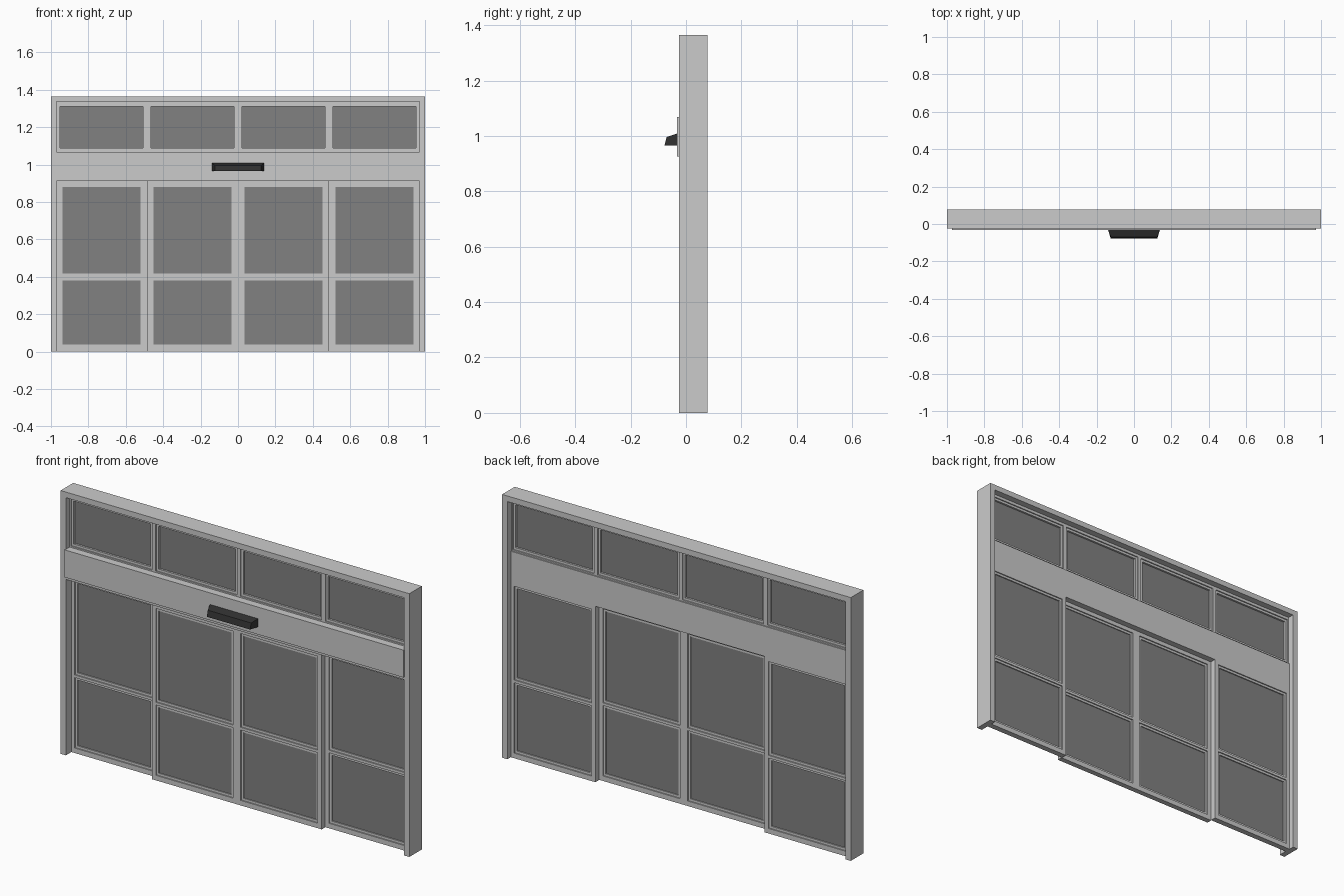
import bpy, bmesh

if "Cube" in bpy.data.objects:
    bpy.data.objects.remove(bpy.data.objects["Cube"])


def material(name, v):
    m = bpy.data.materials.new(name)
    m.diffuse_color = (v, v, v, 1)
    m.use_nodes = True
    m.node_tree.nodes["Principled BSDF"].inputs["Base Color"].default_value = m.diffuse_color
    return m


GLASS = material("dark_glass", 0.22)
BLACK = material("black_plastic", 0.03)


def finish(name, bm, mat=None):
    bmesh.ops.recalc_face_normals(bm, faces=bm.faces)
    me = bpy.data.meshes.new(name)
    bm.to_mesh(me)
    bm.free()
    ob = bpy.data.objects.new(name, me)
    bpy.context.collection.objects.link(ob)
    if mat:
        me.materials.append(mat)
    return ob


def extrude(bm, faces, vec):
    r = bmesh.ops.extrude_face_region(bm, geom=faces)
    vs = [g for g in r["geom"] if isinstance(g, bmesh.types.BMVert)]
    bmesh.ops.translate(bm, verts=vs, vec=vec)


def lattice(name, xs, zs, y0, y1, shift=0, mat=None):
    """Slab split at xs and zs; every second cell both ways is an opening."""
    bm = bmesh.new()
    v = [[bm.verts.new((x, y0, z)) for z in zs] for x in xs]
    faces = []
    for i in range(len(xs) - 1):
        for j in range(len(zs) - 1):
            if i % 2 and (j + shift) % 2:
                continue
            faces.append(bm.faces.new((v[i][j], v[i + 1][j], v[i + 1][j + 1], v[i][j + 1])))
    extrude(bm, faces, (0, y1 - y0, 0))
    loose = [w for w in bm.verts if not w.link_faces]
    bmesh.ops.delete(bm, geom=loose, context='VERTS')
    return finish(name, bm, mat)


def box(name, x0, x1, y0, y1, z0, z1, mat=None):
    return lattice(name, [x0, x1], [z0, z1], y0, y1, mat=mat)


def glazed(name, xs, zs, y0, y1, bead=0.012):
    """Frame with a recessed bead and a glass pane in every opening."""
    lattice(name + "_frame", xs, zs, y0, y1)
    ym = (y0 + y1) / 2
    for a, b in zip(xs[1::2], xs[2::2]):
        for c, d in zip(zs[1::2], zs[2::2]):
            lattice(name + "_bead", [a, a + bead, b - bead, b],
                    [c, c + bead, d - bead, d], y0 + 0.006, y1 - 0.006)
            box(name + "_glass", a + bead, b - bead, ym - 0.003, ym + 0.003,
                c + bead, d - bead, GLASS)


# Outer frame: two jambs and a head, open at the floor
lattice("outer_frame", [-1, -0.97, 0.97, 1], [0, 1.336, 1.365], -0.025, 0.078, shift=1)

# Upper row of four windows
xs = [-0.97]
for c in (-0.73, -0.243, 0.243, 0.73):
    xs += [c - 0.233, c + 0.233]
xs.append(0.97)
glazed("transom", xs, [1.065, 1.075, 1.321, 1.336], 0.006, 0.044)

# Header beam with its front cover
box("header_beam", -0.97, 0.97, -0.025, 0.05, 0.912, 1.068)
box("header_cover", -0.972, 0.972, -0.033, -0.025, 0.926, 1.068)

# Fixed side panels behind, sliding doors in front
zs = [0, 0.026, 0.391, 0.405, 0.891, 0.912]
for s in (-1, 1):
    side = "left" if s < 0 else "right"
    fixed = sorted(s * x for x in (0.485, 0.508, 0.951, 0.97))
    door = sorted(s * x for x in (0, 0.022, 0.464, 0.487))
    glazed(side + "_fixed_panel", fixed, zs, 0.02, 0.05)
    glazed(side + "_sliding_door", door, zs, -0.01, 0.018)

# Motion sensor: sloped profile, narrowing towards the front
bm = bmesh.new()
profile = [(-0.033, 0.965), (-0.078, 0.965), (-0.070, 0.996), (-0.033, 1.008)]
f = bm.faces.new([bm.verts.new((-0.138, y, z)) for y, z in profile])
extrude(bm, [f], (0.276, 0, 0))
for v in bm.verts:
    if v.co.y < -0.05:
        v.co.x *= 0.9
finish("motion_sensor", bm, BLACK)
